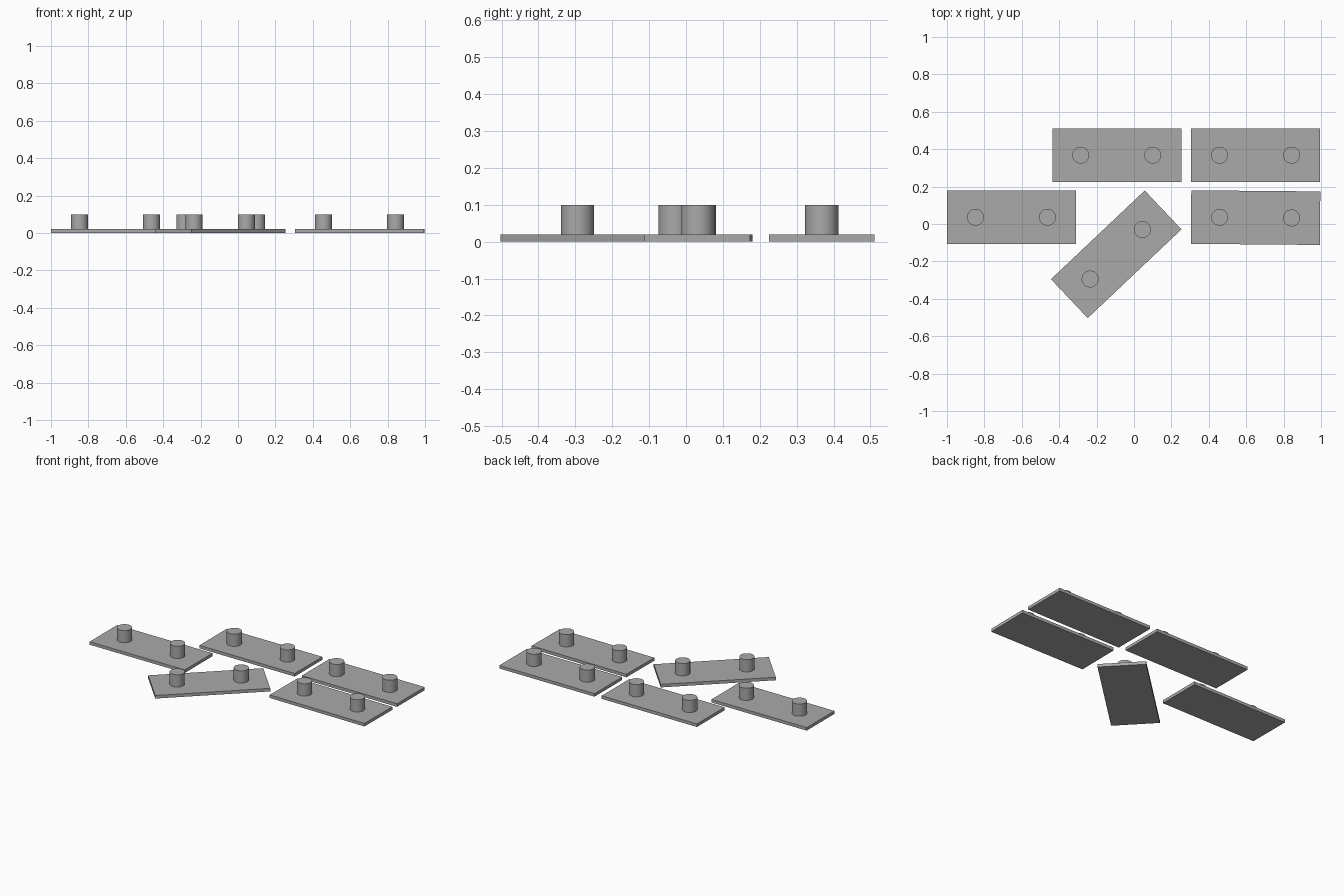
import bpy
import math
from mathutils import Matrix, Vector

if "Cube" in bpy.data.objects:
    bpy.data.objects.remove(bpy.data.objects["Cube"])

LENGTH, WIDTH, THICK = 0.69, 0.286, 0.02
PEG_RADIUS, PEG_TOP, PEG_OFFSET = 0.045, 0.1, 0.1925

grey = bpy.data.materials.new("plain_grey")
grey.diffuse_color = (0.4, 0.4, 0.4, 1)
grey.use_nodes = True
grey.node_tree.nodes["Principled BSDF"].inputs["Base Color"].default_value = grey.diffuse_color


def finish(obj, name):
    obj.name = name
    obj.data.materials.append(grey)


def plate_with_pegs(name, x, y, degrees):
    angle = math.radians(degrees)
    # thin rectangular plate
    bpy.ops.mesh.primitive_cube_add(size=1, location=(x, y, THICK / 2), rotation=(0, 0, angle))
    plate = bpy.context.object
    plate.scale = (LENGTH, WIDTH, THICK)
    finish(plate, name + "_plate")
    # two round pegs standing on the plate
    for side, label in ((-1, "left"), (1, "right")):
        offset = Matrix.Rotation(angle, 3, "Z") @ Vector((side * PEG_OFFSET, 0, 0))
        height = PEG_TOP - THICK / 2
        bpy.ops.mesh.primitive_cylinder_add(
            vertices=48, radius=PEG_RADIUS, depth=height,
            location=(x + offset.x, y + offset.y, PEG_TOP - height / 2))
        finish(bpy.context.object, f"{name}_{label}_peg")
        bpy.ops.object.shade_smooth_by_angle(angle=math.radians(30))


# five loose plates, one lying askew
for layout in (
    ("left", -0.655, 0.036, 0),
    ("back_middle", -0.092, 0.368, 0),
    ("back_right", 0.65, 0.368, 0),
    ("front_right", 0.65, 0.034, -0.5),
    ("askew", -0.095, -0.162, 43.4),
):
    plate_with_pegs(*layout)
